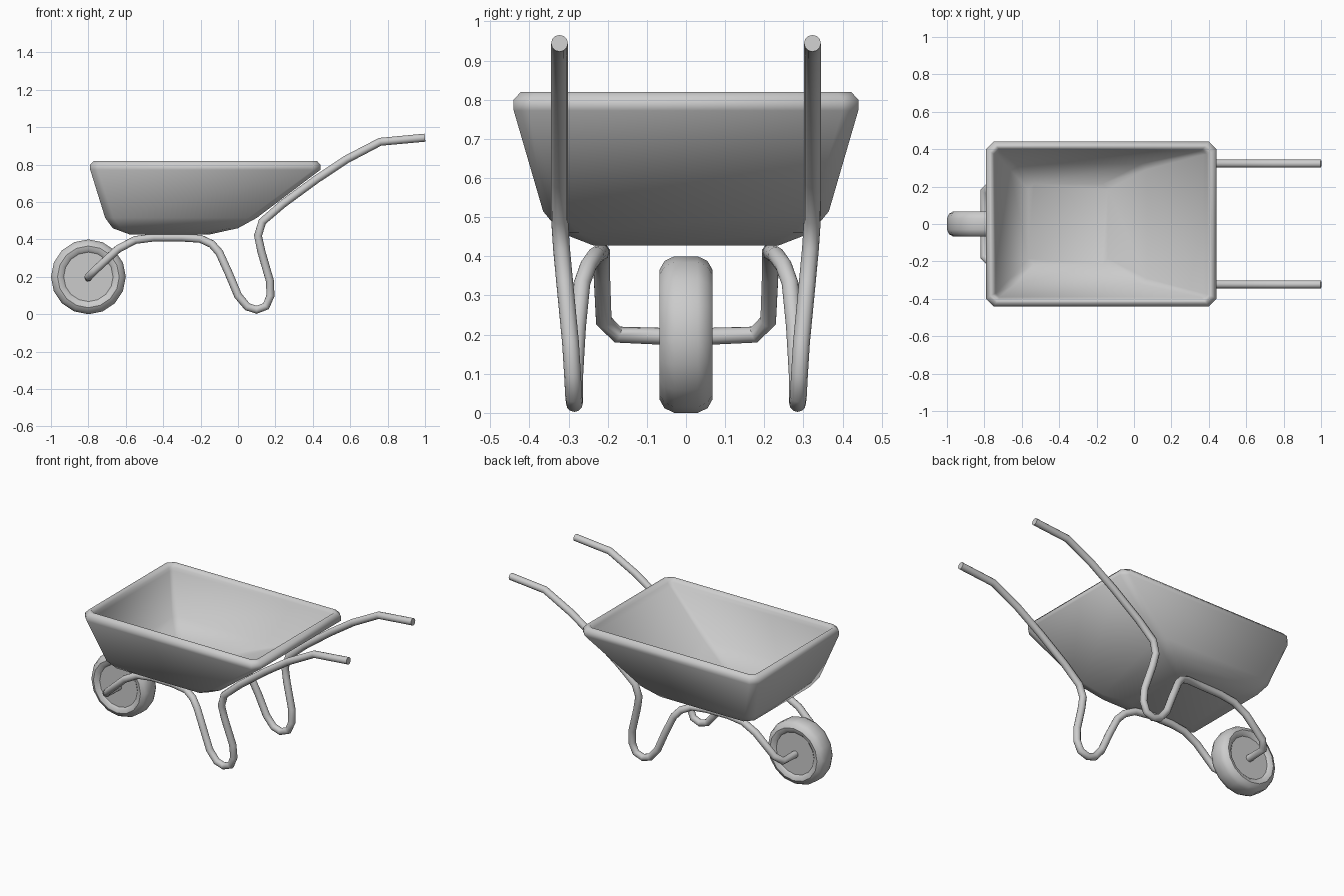
import bpy, bmesh, math

cube = bpy.data.objects.get("Cube")
if cube:
    bpy.data.objects.remove(cube)

GREY = 0.6
metal = bpy.data.materials.new("plain_grey")
metal.use_nodes = True
metal.diffuse_color = (GREY, GREY, GREY, 1)
metal.node_tree.nodes["Principled BSDF"].inputs["Base Color"].default_value = (GREY, GREY, GREY, 1)


def smooth(obj, degrees):
    bpy.ops.object.select_all(action="DESELECT")
    obj.select_set(True)
    bpy.context.view_layer.objects.active = obj
    bpy.ops.object.shade_smooth_by_angle(angle=math.radians(degrees))


def loft(name, rings, degrees):
    """Skin a list of equal-length point rings and cap both ends."""
    bm = bmesh.new()
    loops = [[bm.verts.new(p) for p in ring] for ring in rings]
    n = len(loops[0])
    for a, b in zip(loops, loops[1:]):
        for i in range(n):
            j = (i + 1) % n
            bm.faces.new((a[i], a[j], b[j], b[i]))
    bm.faces.new(loops[0])
    bm.faces.new(loops[-1])
    bmesh.ops.recalc_face_normals(bm, faces=bm.faces)
    mesh = bpy.data.meshes.new(name)
    bm.to_mesh(mesh)
    bm.free()
    mesh.materials.append(metal)
    obj = bpy.data.objects.new(name, mesh)
    bpy.context.collection.objects.link(obj)
    smooth(obj, degrees)


def cut_rectangle(x0, x1, y, z, c):
    """Rectangle with its four corners cut off."""
    return [(x0 + c, -y, z), (x1 - c, -y, z), (x1, -y + c, z), (x1, y - c, z),
            (x1 - c, y, z), (x0 + c, y, z), (x0, y - c, z), (x0, -y + c, z)]


# Tray: outside from the bottom up, over the rolled rim, then down the inside
tray_rings = [
    (-0.58, -0.15, 0.235, 0.427, 0.04),
    (-0.67, 0.00, 0.32, 0.46, 0.045),
    (-0.71, 0.10, 0.365, 0.515, 0.045),
    (-0.79, 0.44, 0.44, 0.772, 0.04),
    (-0.79, 0.44, 0.44, 0.80, 0.04),
    (-0.772, 0.422, 0.422, 0.82, 0.035),
    (-0.76, 0.405, 0.41, 0.82, 0.03),
    (-0.745, 0.39, 0.398, 0.80, 0.025),
    (-0.74, 0.37, 0.39, 0.78, 0.02),
    (-0.665, 0.07, 0.322, 0.54, 0.03),
    (-0.565, -0.14, 0.215, 0.468, 0.03),
]
loft("tray", [cut_rectangle(*r) for r in tray_rings], 80)

# Wheel: turned profile of (radius, half width) pairs, with flat side discs
half = [(0.12, 0.052), (0.132, 0.052), (0.145, 0.064), (0.165, 0.068), (0.188, 0.055), (0.2, 0.03)]
profile = half + [(r, -w) for r, w in reversed(half)]
SIDES = 16
loft("wheel", [[(-0.8 + r * math.cos(math.tau * i / SIDES), w,
                 0.2 + r * math.sin(math.tau * i / SIDES)) for i in range(SIDES)]
               for r, w in profile], 40)

# Frame: one bent tube from handle to leg to axle, then mirrored back
side = [
    (1.0, 0.323, 0.944), (0.76, 0.323, 0.922), (0.58, 0.323, 0.828), (0.42, 0.323, 0.722),
    (0.24, 0.323, 0.59), (0.13, 0.323, 0.495), (0.107, 0.318, 0.42), (0.125, 0.31, 0.335),
    (0.17, 0.295, 0.18), (0.174, 0.29, 0.1), (0.15, 0.287, 0.043), (0.1, 0.285, 0.024),
    (0.05, 0.285, 0.04), (0.0, 0.284, 0.1), (-0.05, 0.277, 0.22), (-0.1, 0.266, 0.33),
    (-0.14, 0.25, 0.375), (-0.2, 0.23, 0.403), (-0.3, 0.218, 0.41), (-0.45, 0.215, 0.41),
    (-0.55, 0.215, 0.397), (-0.64, 0.215, 0.35), (-0.765, 0.21, 0.235), (-0.8, 0.175, 0.2),
    (-0.8, 0.07, 0.196),
]
path = side + [(x, -y, z) for x, y, z in reversed(side)]
curve = bpy.data.curves.new("frame", "CURVE")
curve.dimensions = "3D"
curve.bevel_depth = 0.0215
curve.bevel_resolution = 4
curve.use_fill_caps = True
spline = curve.splines.new("POLY")
spline.points.add(len(path) - 1)
for point, co in zip(spline.points, path):
    point.co = (*co, 1)
curve.materials.append(metal)
frame = bpy.data.objects.new("frame", curve)
bpy.context.collection.objects.link(frame)
bpy.ops.object.select_all(action="DESELECT")
frame.select_set(True)
bpy.context.view_layer.objects.active = frame
bpy.ops.object.convert(target="MESH")
smooth(bpy.context.view_layer.objects.active, 50)
